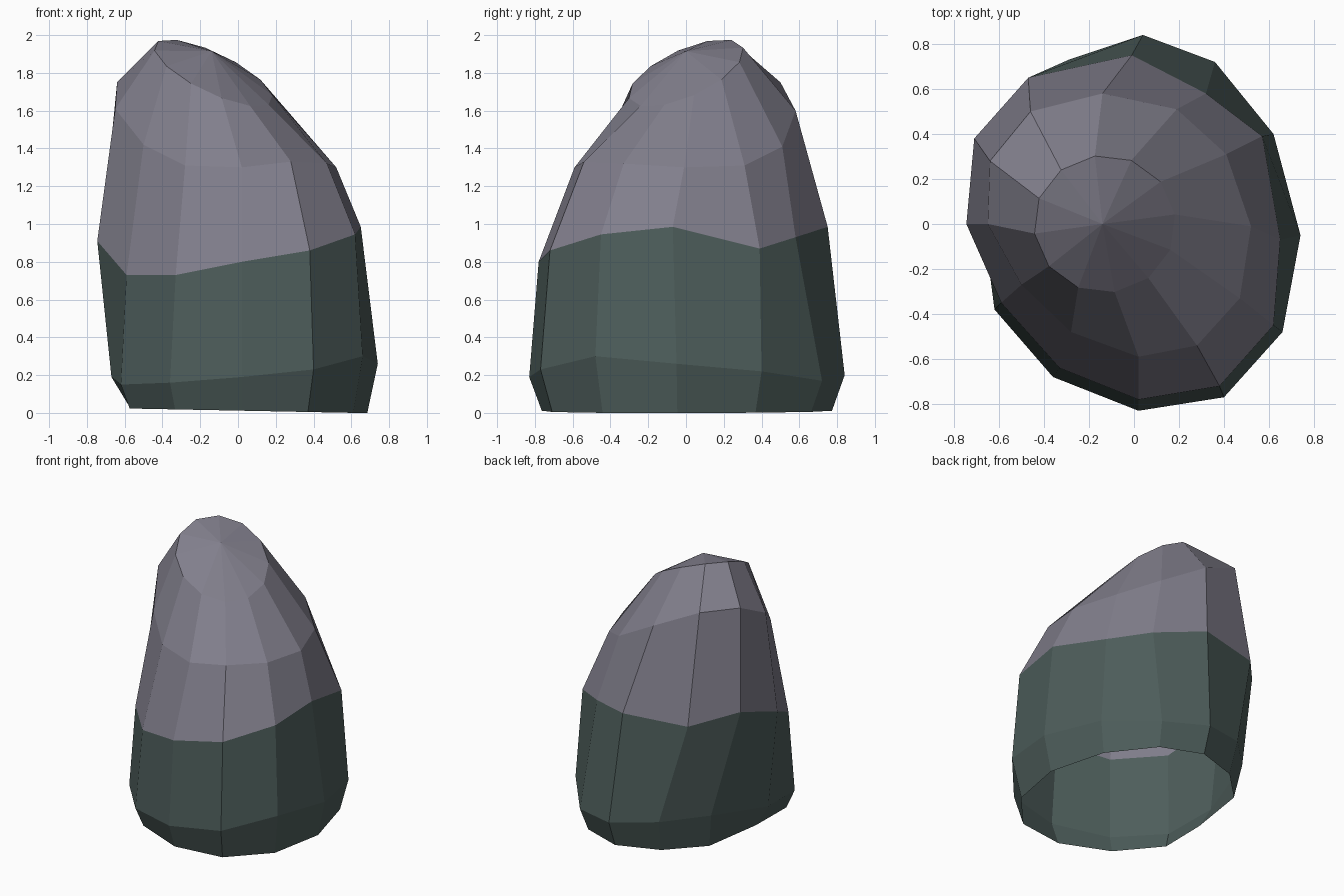
import bpy, bmesh, math

if "Cube" in bpy.data.objects:
    bpy.data.objects.remove(bpy.data.objects["Cube"])

SIDES = 12

# Hand-set control rings of the boulder, clockwise from the back (x, y, z)
belly = [(.04, .84, .20), (.36, .72, .17), (.62, .40, .22), (.74, -.05, .26),
         (.66, -.48, .30), (.40, -.77, .23), (.02, -.83, .19), (-.36, -.68, .16),
         (-.62, -.38, .15), (-.67, .00, .19), (-.54, .48, .27), (-.29, .73, .25)]
waist = [(-.01, .75, .985), (.32, .58, .93), (.57, .39, .87), (.65, -.07, .985),
         (.62, -.45, .945), (.38, -.72, .86), (.02, -.78, .80), (-.33, -.64, .73),
         (-.59, -.35, .73), (-.745, .00, .91), (-.71, .38, 1.04), (-.47, .65, .97)]
shoulder = [(-.14, .58, 1.60), (.19, .51, 1.41), (.41, .31, 1.31), (.52, -.01, 1.30),
            (.47, -.33, 1.32), (.28, -.54, 1.33), (.02, -.59, 1.30), (-.28, -.48, 1.31),
            (-.50, -.27, 1.42), (-.65, .00, 1.61), (-.64, .28, 1.75), (-.46, .50, 1.75)]

# Open foot: the belly drawn in and flattened to the ground
foot = [(x * .925 if x > -.63 else x * .85, y * .92, max(0, .012 - .018 * x))
        for x, y, z in belly]


# Crown: a circle lying in a sloping plane, high at the back left
def crown_point(i):
    a = math.radians(98 - i * 360 / SIDES)
    x, y = .315 * math.cos(a), .305 * math.sin(a)
    return (-.13 + x, y, 1.80 - .43 * x + .38 * y)


crown = [crown_point(i) for i in range(SIDES)]
apex = (-.14, 0, 1.915)


def material(name, color):
    m = bpy.data.materials.new(name)
    m.diffuse_color = (*color, 1)
    m.use_nodes = True
    m.node_tree.nodes["Principled BSDF"].inputs["Base Color"].default_value = m.diffuse_color
    return m


# Boulder shell: bridge the rings, then fan the top
bm = bmesh.new()
rings = [[bm.verts.new(p) for p in ring] for ring in (foot, belly, waist, shoulder, crown)]
for level, (low, high) in enumerate(zip(rings, rings[1:])):
    for i in range(SIDES):
        j = (i + 1) % SIDES
        face = bm.faces.new((low[j], low[i], high[i], high[j]))
        face.material_index = 0 if level < 2 else 1   # mossy below the waist
top = bm.verts.new(apex)
for i in range(SIDES):
    face = bm.faces.new((rings[-1][(i + 1) % SIDES], rings[-1][i], top))
    face.material_index = 1

mesh = bpy.data.meshes.new("boulder")
bm.to_mesh(mesh)
bm.free()
mesh.materials.append(material("dark_green_moss", (.075, .110, .104)))
mesh.materials.append(material("purple_grey_stone", (.220, .211, .262)))
boulder = bpy.data.objects.new("boulder", mesh)
bpy.context.collection.objects.link(boulder)
